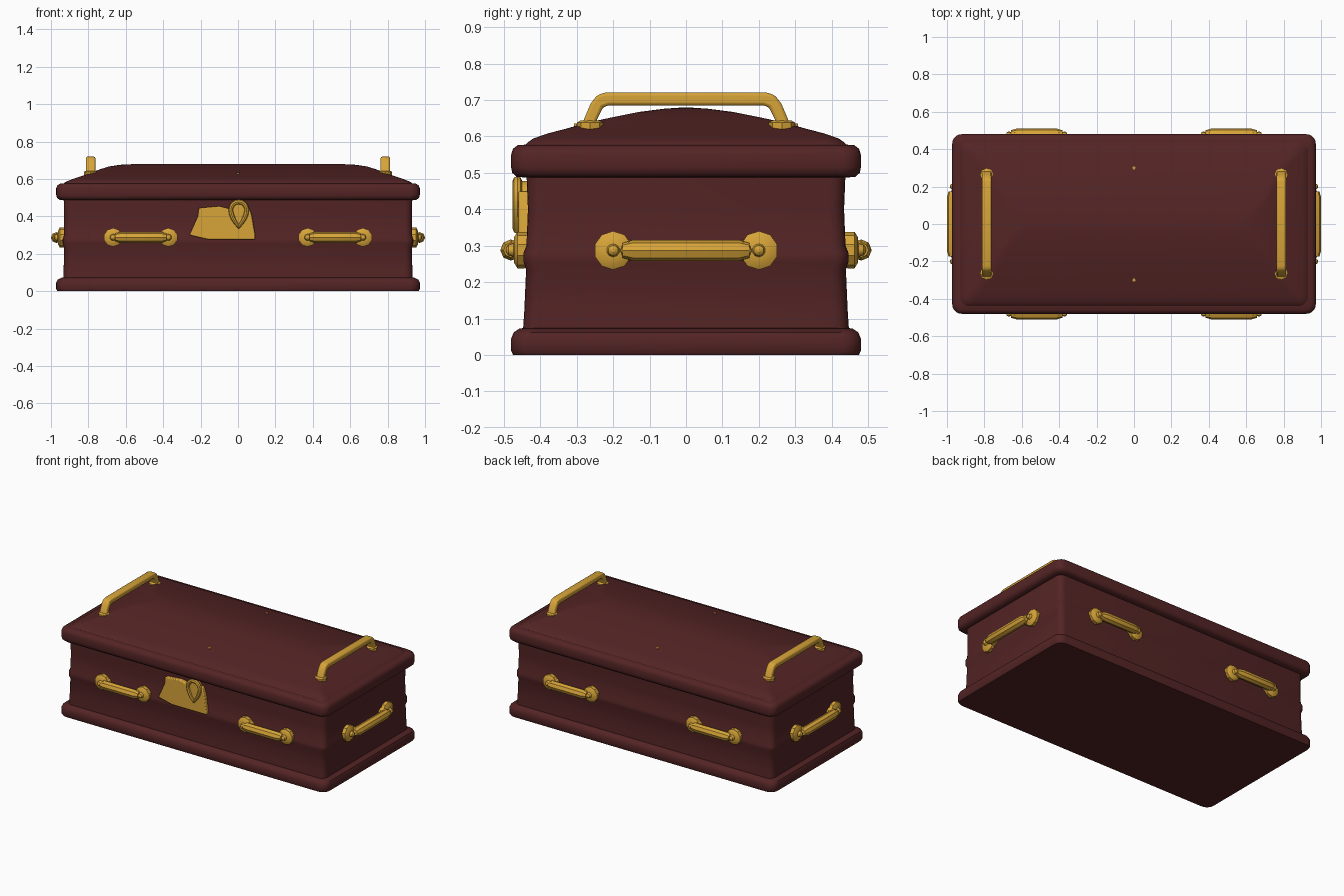
import bpy, bmesh, math
from mathutils import Vector

if "Cube" in bpy.data.objects:
    bpy.data.objects.remove(bpy.data.objects["Cube"])


def material(name, rgb):
    m = bpy.data.materials.new(name)
    m.diffuse_color = (*rgb, 1)
    m.use_nodes = True
    m.node_tree.nodes["Principled BSDF"].inputs["Base Color"].default_value = m.diffuse_color
    return m


MAROON = material("maroon", (0.088, 0.0175, 0.018))
GOLD = material("gold", (0.68, 0.37, 0.04))


def finish(bm, name, mat, bevel=0, angle=40):
    bmesh.ops.recalc_face_normals(bm, faces=bm.faces)
    me = bpy.data.meshes.new(name)
    bm.to_mesh(me)
    bm.free()
    ob = bpy.data.objects.new(name, me)
    bpy.context.collection.objects.link(ob)
    me.materials.append(mat)
    if bevel:
        b = ob.modifiers.new("bevel", 'BEVEL')
        b.width, b.segments, b.limit_method = bevel, 2, 'ANGLE'
    bpy.ops.object.select_all(action='DESELECT')
    ob.select_set(True)
    bpy.context.view_layer.objects.active = ob
    bpy.ops.object.shade_smooth_by_angle(angle=math.radians(angle))
    return ob


def loft(name, rings, mat, seg=5):
    """Stack rounded rectangles given as (half x, half y, z, corner radius)."""
    bm = bmesh.new()
    loops = []
    for hx, hy, z, r in rings:
        r = min(r, hy * 0.9)
        loop = []
        for q, (sx, sy) in enumerate([(1, 1), (-1, 1), (-1, -1), (1, -1)]):
            for i in range(seg + 1):
                a = (q + i / seg) * math.pi / 2
                loop.append(bm.verts.new((sx * (hx - r) + r * math.cos(a),
                                          sy * (hy - r) + r * math.sin(a), z)))
        loops.append(loop)
    for a, b in zip(loops, loops[1:]):
        for i in range(len(a)):
            j = (i + 1) % len(a)
            bm.faces.new((a[i], a[j], b[j], b[i]))
    bm.faces.new(loops[0])
    bm.faces.new(loops[-1])
    return finish(bm, name, mat)


def rod(name, stations, origin, axis, n, up):
    """Turned part: (distance, radius) stations along axis."""
    bm = bmesh.new()
    axis, up, origin = Vector(axis), Vector(up), Vector(origin)
    side = axis.cross(up)
    loops = [[bm.verts.new(origin + axis * d + r * (up * math.cos(t) + side * math.sin(t)))
              for t in [2 * math.pi * i / n for i in range(n)]] for d, r in stations]
    for a, b in zip(loops, loops[1:]):
        for i in range(n):
            j = (i + 1) % n
            bm.faces.new((a[i], a[j], b[j], b[i]))
    bm.faces.new(loops[0])
    bm.faces.new(loops[-1])
    return finish(bm, name, GOLD, angle=35)


def prism(name, pts, offset, bevel):
    """Extrude a polygon along an offset."""
    bm = bmesh.new()
    f = bm.faces.new([bm.verts.new(p) for p in pts])
    ext = bmesh.ops.extrude_face_region(bm, geom=[f])
    bmesh.ops.translate(bm, vec=offset,
                        verts=[v for v in ext["geom"] if isinstance(v, bmesh.types.BMVert)])
    return finish(bm, name, GOLD, bevel)


# Base moulding, body with a thin waist rail, and lid moulding
loft("base", [(.965, .475, 0, .05), (.972, .48, .012, .05), (.972, .48, .045, .05),
              (.965, .473, .062, .05), (.945, .458, .072, .05), (.925, .44, .075, .05)], MAROON)
loft("body", [(.935, .448, .06, .04), (.932, .444, .12, .04), (.93, .439, .235, .04),
              (.937, .446, .255, .04), (.937, .446, .28, .04), (.93, .438, .30, .04),
              (.93, .434, .40, .04), (.932, .438, .50, .04)], MAROON)
loft("lid_rim", [(.93, .44, .487, .05), (.955, .465, .489, .05), (.968, .477, .50, .05),
                 (.972, .48, .515, .05), (.972, .48, .55, .05), (.966, .475, .566, .05),
                 (.95, .462, .576, .05), (.92, .43, .578, .05)], MAROON)
# Domed lid with hipped ends
loft("lid", [(.94, .45, .565, .05), (.925, .435, .583, .05), (.90, .42, .594, .04),
             (.86, .38, .608, .03), (.82, .33, .621, .03), (.775, .27, .638, .03),
             (.735, .20, .653, .03), (.69, .13, .667, .03), (.63, .06, .676, .03),
             (.57, .015, .679, .01)], MAROON)


# Side handles: two rosettes with studs and a bar between them
def side_handle(name, mid, out, half, bar_half, rad):
    out = Vector(out)
    along = Vector((0, 0, 1)).cross(out)
    mid = Vector(mid)
    for s in (-1, 1):
        rod(name + "_rosette", [(-.03, rad * .9), (.005, rad), (.025, rad), (.034, rad * .7),
                                (.036, .018), (.05, .014), (.056, .005)],
            mid + along * s * half, out, 10, (0, 0, 1))
        rod(name + "_arm", [(0, .03), (.05, .024)], mid + along * s * (bar_half + .01),
            out, 8, (0, 0, 1))
    rod(name + "_bar", [(-bar_half - .03, .02), (-bar_half, .029),
                        (bar_half, .029), (bar_half + .03, .02)],
        mid + out * .043, along, 8, out)


for sx in (-1, 1):
    for sy in (-1, 1):
        side_handle("long_side_handle", (sx * .52, sy * .438, .288), (0, sy, 0), .148, .108, .05)
    side_handle("end_handle", (sx * .928, 0, .287), (sx, 0, 0), .2, .145, .053)

    # Lid handles: flat arch across the lid
    half = [(-.288, .615), (-.283, .64), (-.262, .69), (-.243, .714), (-.222, .72)]
    inner = [(-.213, .685), (-.228, .68), (-.245, .645), (-.245, .615)]
    outer = half + [(-y, z) for y, z in reversed(half)]
    under = [(-y, z) for y, z in reversed(inner)] + inner
    prism("lid_handle", [(sx * .788 - .025, y, z) for y, z in outer + under], (.05, 0, 0), .008)
    for sy in (-1, 1):
        rod("lid_handle_foot", [(-.02, .036), (.008, .036), (.014, .026)],
            (sx * .788, sy * .263, .63), (0, 0, 1), 8, (1, 0, 0))

# Front lock plate with teardrop hasp
plate = [(-.26, .30), (-.215, .40), (-.21, .445), (-.10, .455), (-.04, .44), (.06, .45),
         (.075, .40), (.092, .30), (.092, .276), (-.16, .276)]
prism("lock_plate", [(x, -.425, z) for x, z in plate], (0, -.035, 0), .006)

N = 20
ts = [2 * math.pi * i / N for i in range(N)]
tear = [(.004 + .055 * math.sin(t) * math.sin(t / 2), .412 - .066 * math.cos(t)) for t in ts]
prism("hasp_back", [(x, -.43, z) for x, z in tear], (0, -.034, 0), 0)
bm = bmesh.new()
M = 8
grid = []
for t, (x, z) in zip(ts, tear):
    d = Vector((x - .004, 0, z - .42)).normalized()
    grid.append([bm.verts.new(Vector((x, -.463, z)) + .013 * (
        d * math.cos(2 * math.pi * k / M) + Vector((0, 1, 0)) * math.sin(2 * math.pi * k / M)))
        for k in range(M)])
for i in range(N):
    a, b = grid[i], grid[(i + 1) % N]
    for k in range(M):
        l = (k + 1) % M
        bm.faces.new((a[k], a[l], b[l], b[k]))
finish(bm, "hasp_ring", GOLD)

# Tiny studs on the lid
for sy in (-1, 1):
    rod("lid_stud", [(-.02, .009), (.004, .009)], (0, sy * .3, .631), (0, 0, 1), 6, (1, 0, 0))
